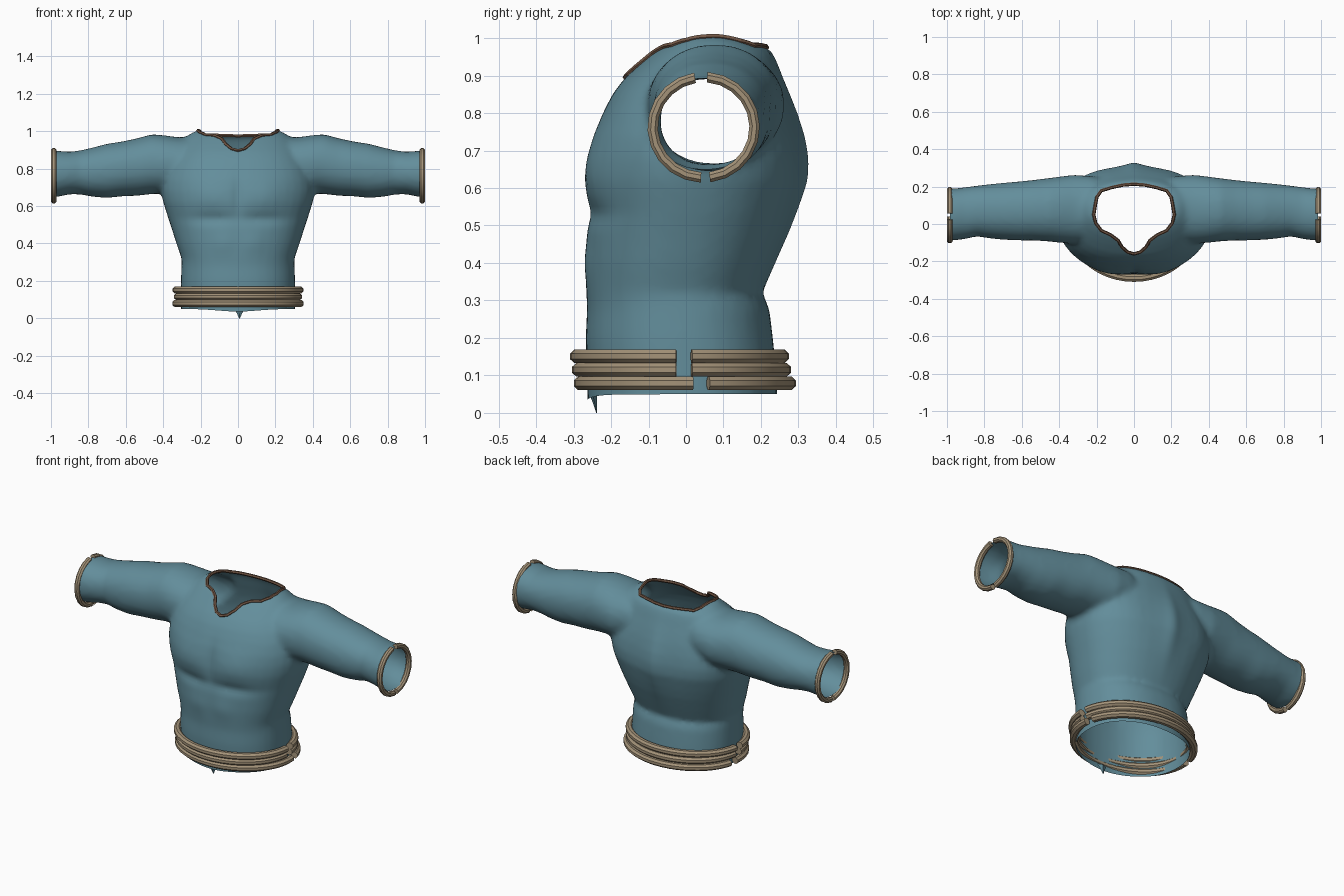
import bpy, bmesh, math
from mathutils import Vector
from mathutils.bvhtree import BVHTree

if "Cube" in bpy.data.objects:
    bpy.data.objects.remove(bpy.data.objects["Cube"])


def material(name, rgb):
    m = bpy.data.materials.new(name)
    m.diffuse_color = (*rgb, 1)
    m.use_nodes = True
    m.node_tree.nodes["Principled BSDF"].inputs["Base Color"].default_value = m.diffuse_color
    return m


BLUE = material("dusty blue cloth", (0.125, 0.27, 0.33))
TAN = material("tan binding", (0.37, 0.29, 0.19))
BROWN = material("brown edging", (0.17, 0.095, 0.06))


def new_object(name, bm, mat):
    bmesh.ops.recalc_face_normals(bm, faces=bm.faces)
    me = bpy.data.meshes.new(name)
    bm.to_mesh(me)
    bm.free()
    me.materials.append(mat)
    ob = bpy.data.objects.new(name, me)
    bpy.context.collection.objects.link(ob)
    return ob


def loft(name, rings, mat, closed=False):
    """Skin a list of point rings; cap the ends unless closed."""
    bm = bmesh.new()
    loops = [[bm.verts.new(p) for p in r] for r in rings]
    n = len(loops[0])
    pairs = list(zip(loops, loops[1:] + loops[:1])) if closed else list(zip(loops, loops[1:]))
    for a, b in pairs:
        for i in range(n):
            j = (i + 1) % n
            bm.faces.new((a[i], a[j], b[j], b[i]))
    if not closed:
        bm.faces.new(loops[0])
        bm.faces.new(loops[-1])
    return new_object(name, bm, mat)


def oval(a, b, power, n=40):
    """Points of a rounded-square oval."""
    pts = []
    for i in range(n):
        t = 2 * math.pi * i / n
        c, s = math.cos(t), math.sin(t)
        pts.append((a * math.copysign(abs(c) ** (2 / power), c),
                    b * math.copysign(abs(s) ** (2 / power), s)))
    return pts


def activate(ob):
    bpy.ops.object.select_all(action='DESELECT')
    ob.select_set(True)
    bpy.context.view_layer.objects.active = ob


def apply_mod(ob, kind, **settings):
    activate(ob)
    mod = ob.modifiers.new(kind, kind)
    for k, v in settings.items():
        setattr(mod, k, v)
    bpy.ops.object.modifier_apply(modifier=mod.name)


# Torso: height, half width, front y, back y
TORSO = [(0.0, .305, -.262, .245), (.10, .305, -.264, .242), (.2, .305, -.268, .232),
         (.28, .303, -.264, .222), (.32, .302, -.266, .203), (.40, .33, -.268, .236),
         (.48, .355, -.265, .268), (.54, .375, -.262, .288), (.62, .40, -.268, .312),
         (.68, .41, -.260, .314), (.74, .405, -.247, .305), (.80, .39, -.223, .289),
         (.85, .365, -.197, .272), (.89, .34, -.167, .257), (.93, .315, -.125, .243),
         (.965, .285, -.085, .228), (.99, .25, -.05, .19), (1.01, .20, -.01, .13)]
shirt = loft("shirt", [[(x, y + (f + b) / 2, z) for x, y in oval(w, (b - f) / 2, 2.25)]
                       for z, w, f, b in TORSO], BLUE)

# Sleeves: x, front y, back y, bottom z, top z
SLEEVE = [(.12, -.06, .22, .74, .95), (.22, -.09, .255, .70, .968), (.32, -.105, .263, .672, .968),
          (.40, -.10, .253, .668, .979), (.46, -.093, .245, .664, .984), (.54, -.088, .235, .655, .962),
          (.62, -.088, .227, .652, .945), (.70, -.084, .22, .643, .933), (.78, -.076, .212, .65, .912),
          (.84, -.066, .205, .662, .898), (.90, -.08, .197, .663, .89), (.96, -.088, .19, .65, .895),
          (1.03, -.09, .188, .645, .895)]
for side in (-1, 1):
    sleeve = loft("sleeve", [[(side * x, u + (f + b) / 2, v + (lo + hi) / 2)
                              for u, v in oval((b - f) / 2, (hi - lo) / 2, 2.15)]
                             for x, f, b, lo, hi in SLEEVE], BLUE)
    apply_mod(shirt, 'BOOLEAN', operation='UNION', object=sleeve, solver='EXACT')
    bpy.data.objects.remove(sleeve)
apply_mod(shirt, 'REMESH', mode='VOXEL', voxel_size=0.016)
apply_mod(shirt, 'SMOOTH', factor=0.5, iterations=5)


def bump(x, z, cx, cz, sx, sz):
    return math.exp(-((abs(x) - cx) / sx) ** 2 - ((z - cz) / sz) ** 2)


# Chest, belly and back relief
for v in shirt.data.vertices:
    x, y, z = v.co
    if y < -.1 and abs(x) < .4:
        v.co.y += (-.012 * bump(x, z, .15, .66, .11, .08) + .012 * bump(x, z, .13, .53, .13, .03)
                   + .010 * bump(x, z, 0, .64, .025, .12) - .006 * bump(x, z, .08, .4, .06, .06))
    elif y > .1 and abs(x) < .4:
        v.co.y += .014 * bump(x, z, 0, .66, .05, .2) - .004 * bump(x, z, .14, .68, .07, .12)

# Neck opening: right half of the outline, mirrored
HALF = [(0, -.160), (.035, -.150), (.065, -.122), (.085, -.088), (.125, -.058), (.175, -.035),
        (.205, .005), (.215, .05), (.207, .10), (.198, .145), (.175, .178), (.12, .195),
        (.06, .208), (0, .213)]
OUTLINE = HALF + [(-x, y) for x, y in HALF[-2:0:-1]]

# Edging follows the cloth along the opening
bm = bmesh.new()
bm.from_mesh(shirt.data)
tree = BVHTree.FromBMesh(bm)
bm.free()
path = []
for (ax, ay), (bx, by) in zip(OUTLINE, OUTLINE[1:] + OUTLINE[:1]):
    for k in range(3):
        x, y = ax + (bx - ax) * k / 3, ay + (by - ay) * k / 3
        hit = tree.ray_cast(Vector((x, y, 2)), Vector((0, 0, -1)))[0]
        if hit:
            path.append(hit)
rings = []
for i, p in enumerate(path):
    t = (path[(i + 1) % len(path)] - path[i - 1]).normalized()
    side = t.cross(Vector((0, 0, 1))).normalized()
    up = side.cross(t)
    rings.append([p + .009 * (side * math.cos(a) + up * math.sin(a))
                  for a in [math.pi * k / 3 for k in range(6)]])
loft("neck_edging", rings, BROWN, closed=True)

cutter = loft("neck_cutter", [[(x, y, z) for x, y in OUTLINE] for z in (.72, 1.3)], BROWN)
apply_mod(shirt, 'BOOLEAN', operation='DIFFERENCE', object=cutter, solver='EXACT',
          material_mode='TRANSFER')
bpy.data.objects.remove(cutter)

# Open the neck, cuffs and hem
bm = bmesh.new()
bm.from_mesh(shirt.data)
bmesh.ops.delete(bm, geom=[f for f in bm.faces if f.material_index > 0], context='FACES')
for co, no in (((.985, 0, 0), (1, 0, 0)), ((-.985, 0, 0), (-1, 0, 0)), ((0, 0, .05), (0, 0, -1))):
    bmesh.ops.bisect_plane(bm, geom=bm.verts[:] + bm.edges[:] + bm.faces[:], plane_co=co,
                           plane_no=no, clear_outer=True)
for v in bm.verts:
    if v.co.z < .06 and v.co.y < 0:
        v.co.z -= .014 * math.exp(-(v.co.x / .15) ** 2)
bm.to_mesh(shirt.data)
bm.free()
shirt.data.materials.clear()
shirt.data.materials.append(BLUE)
activate(shirt)
bpy.ops.object.shade_smooth_by_angle(angle=math.radians(40))

# Loose tip hanging from the front hem
loft("hem_tip", [[(x * s + .008, -.25 + .012 * (1 - s) + y * s, z) for x, y in ((-.03, 0), (0, -.01), (.03, 0), (0, .012))]
                 for z, s in ((.055, 1), (.025, .45), (0, .08))], BLUE)


def binding(name, place, start, end, thick, height, steps=22):
    """Eight-sided cord swept along part of an oval given by place(angle, out, along)."""
    rings = []
    for i in range(steps + 1):
        a = start + (end - start) * i / steps
        rings.append([place(a, thick * math.cos(t), height * math.sin(t))
                      for t in [math.pi * (k + .5) / 4 for k in range(8)]])
    ob = loft(name, rings, TAN)
    activate(ob)
    bpy.ops.object.shade_smooth_by_angle(angle=math.radians(30))


# Waist: three cords, each in a front and a back half
for n, (z, rx, front, back, gap) in enumerate(((.151, .35, -.31, .275, -.005), (.115, .343, -.305, .281, -.005),
                                              (.079, .353, -.30, .294, .042))):
    mid, ry = (front + back) / 2, (back - front) / 2

    def waist(a, out, along):
        return ((rx - .02 + out) * math.cos(a), mid + (ry - .02 + out) * math.sin(a), z + along)

    lo = math.asin((gap - .022 - mid) / ry)
    hi = math.asin((gap + .022 - mid) / ry)
    binding(f"waist_cord_back_{n}", waist, hi, math.pi - hi, .021, .0195)
    binding(f"waist_cord_front_{n}", waist, math.pi - lo, 2 * math.pi + lo, .021, .0195)

# Cuffs: front and back halves on each sleeve
for side, label in ((-1, "left"), (1, "right")):
    def cuff(a, out, along):
        return (side * (.985 + along), .047 + (.136 + out) * math.cos(a),
                .762 + (.134 + out) * math.sin(a))

    q = math.pi / 2
    binding(f"cuff_back_{label}", cuff, -q + .12, q - .07, .015, .016, 10)
    binding(f"cuff_front_{label}", cuff, q + .17, 3 * q - .05, .015, .016, 10)
